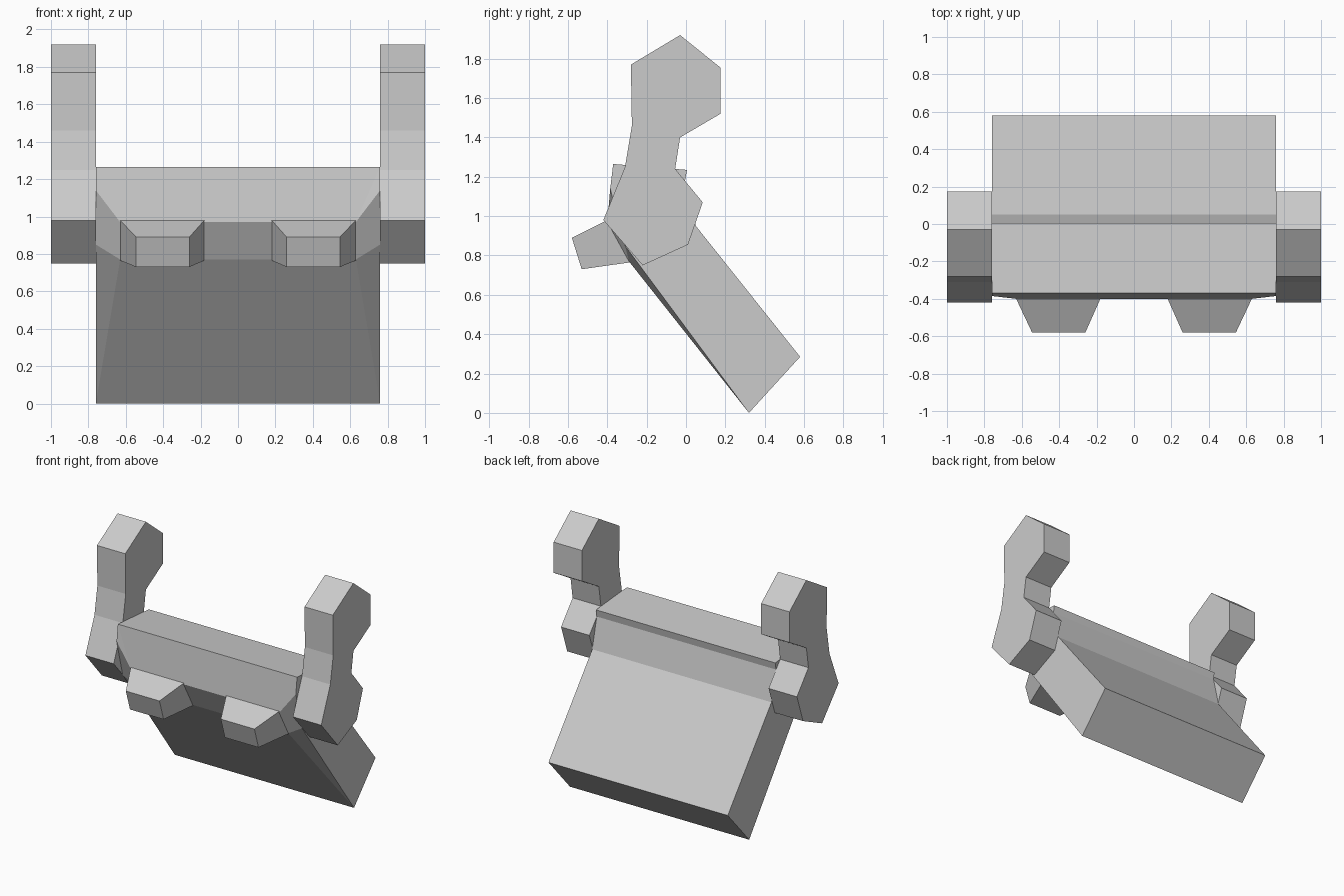
import bpy, bmesh

if "Cube" in bpy.data.objects:
    bpy.data.objects.remove(bpy.data.objects["Cube"])


def make_object(name, verts, faces):
    bm = bmesh.new()
    vs = [bm.verts.new(v) for v in verts]
    for f in faces:
        bm.faces.new([vs[i] for i in f])
    bmesh.ops.recalc_face_normals(bm, faces=bm.faces)
    # split bent and concave faces cleanly
    bmesh.ops.triangulate(bm, faces=[f for f in bm.faces if len(f.verts) > 4])
    mesh = bpy.data.meshes.new(name)
    bm.to_mesh(mesh)
    bm.free()
    obj = bpy.data.objects.new(name, mesh)
    bpy.context.collection.objects.link(obj)
    return obj


def loft(name, a, b):
    """Closed solid between two matching outlines."""
    n = len(a)
    sides = [(i, (i + 1) % n, (i + 1) % n + n, i + n) for i in range(n)]
    return make_object(name, a + b, [tuple(range(n)), tuple(range(n, 2 * n))] + sides)


# Slanted body: full-width side outline (y, z), plus a narrower chin in front
W, CHIN_W = 0.76, 0.63
outline = [(-0.31, 0.85), (0.32, 0.0), (0.58, 0.285), (0.05, 0.95),
           (-0.005, 1.18), (0.005, 1.235), (-0.37, 1.265), (-0.385, 1.14)]
chin = [(-0.40, 0.97), (-0.29, 0.77)]
n = len(outline)
verts = []
for s in (-1, 1):
    verts += [(s * W, y, z) for y, z in outline]
    verts += [(s * CHIN_W, y, z) for y, z in chin]
m = n + len(chin)
faces = [(i, (i + 1) % m, (i + 1) % m + m, i + m) for i in range(1, m - 1) if i not in (6, 7)]
for o in (0, m):
    faces.append(tuple(range(o, o + n)))                      # flat side
    faces.append((o, o + n - 1, o + n, o + n + 1))            # chin side facet
    faces.append((o, o + n + 1, o + 1))                       # lower corner
faces.append((6, 7, 8, 8 + m, 7 + m, 6 + m))                  # front panel
faces.append((9, 1, 1 + m, 9 + m))                            # underside
make_object("body", verts, faces)

# Side arms with hexagonal heads
arm = [(-0.03, 1.92), (0.175, 1.755), (0.175, 1.52), (-0.03, 1.40),
       (-0.055, 1.24), (0.085, 1.07), (0.01, 0.855), (-0.22, 0.75),
       (-0.42, 0.98), (-0.31, 1.25), (-0.275, 1.46), (-0.28, 1.77)]
# Tapered front pegs: (y, z) of the root and tip edges
for side, s in (("left", -1), ("right", 1)):
    loft(side + "_arm", [(s * W, y, z) for y, z in arm], [(s * 1.0, y, z) for y, z in arm])
    root = [(s * x, y, z) for x, y, z in
            ((0.18, -0.40, 0.98), (0.63, -0.40, 0.98), (0.63, -0.285, 0.765), (0.18, -0.285, 0.765))]
    tip = [(s * x, y, z) for x, y, z in
           ((0.26, -0.58, 0.89), (0.545, -0.58, 0.89), (0.545, -0.53, 0.73), (0.26, -0.53, 0.73))]
    loft(side + "_peg", root, tip)
